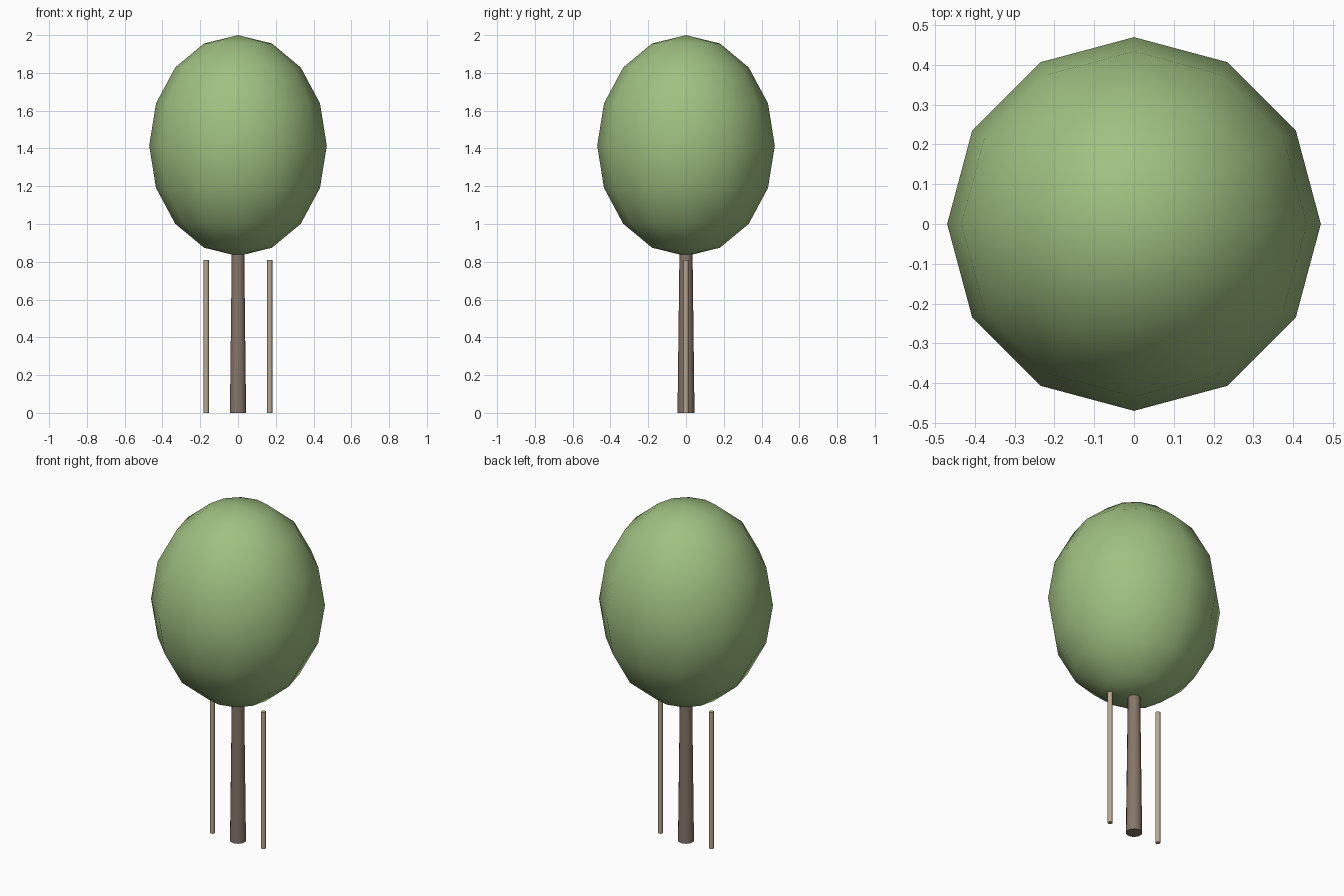
import bpy
import math

cube = bpy.data.objects.get("Cube")
if cube:
    bpy.data.objects.remove(cube, do_unlink=True)


def material(name, colour):
    mat = bpy.data.materials.new(name)
    mat.use_nodes = True
    mat.diffuse_color = (*colour, 1)
    bsdf = mat.node_tree.nodes["Principled BSDF"]
    bsdf.inputs["Base Color"].default_value = (*colour, 1)
    bsdf.inputs["Roughness"].default_value = 0.9
    return mat


def finish(name, mat, angle):
    obj = bpy.context.object
    obj.name = obj.data.name = name
    obj.data.materials.append(mat)
    bpy.ops.object.shade_smooth_by_angle(angle=math.radians(angle))
    return obj


def post(name, x, r_bottom, r_top, height, sides, mat):
    bpy.ops.mesh.primitive_cone_add(vertices=sides, radius1=r_bottom, radius2=r_top,
                                    depth=height, location=(x, 0, height / 2))
    return finish(name, mat, 50)


leaf = material("leaf green", (0.35, 0.53, 0.22))
bark = material("bark brown", (0.24, 0.18, 0.14))
wood = material("pale stake wood", (0.50, 0.40, 0.27))

# Egg-shaped crown
bpy.ops.mesh.primitive_uv_sphere_add(segments=12, ring_count=8, radius=1,
                                     location=(0, 0, 1.415))
bpy.context.object.scale = (0.47, 0.47, 0.585)
bpy.ops.object.transform_apply(location=False, rotation=False, scale=True)
finish("crown", leaf, 60)

# Tapered trunk reaching into the crown
post("trunk", 0, 0.045, 0.034, 0.9, 10, bark)

# Support stakes on both sides
for side, x in (("left", 0.168), ("right", -0.168)):
    post(side + "_stake", x, 0.014, 0.014, 0.81, 8, wood)
